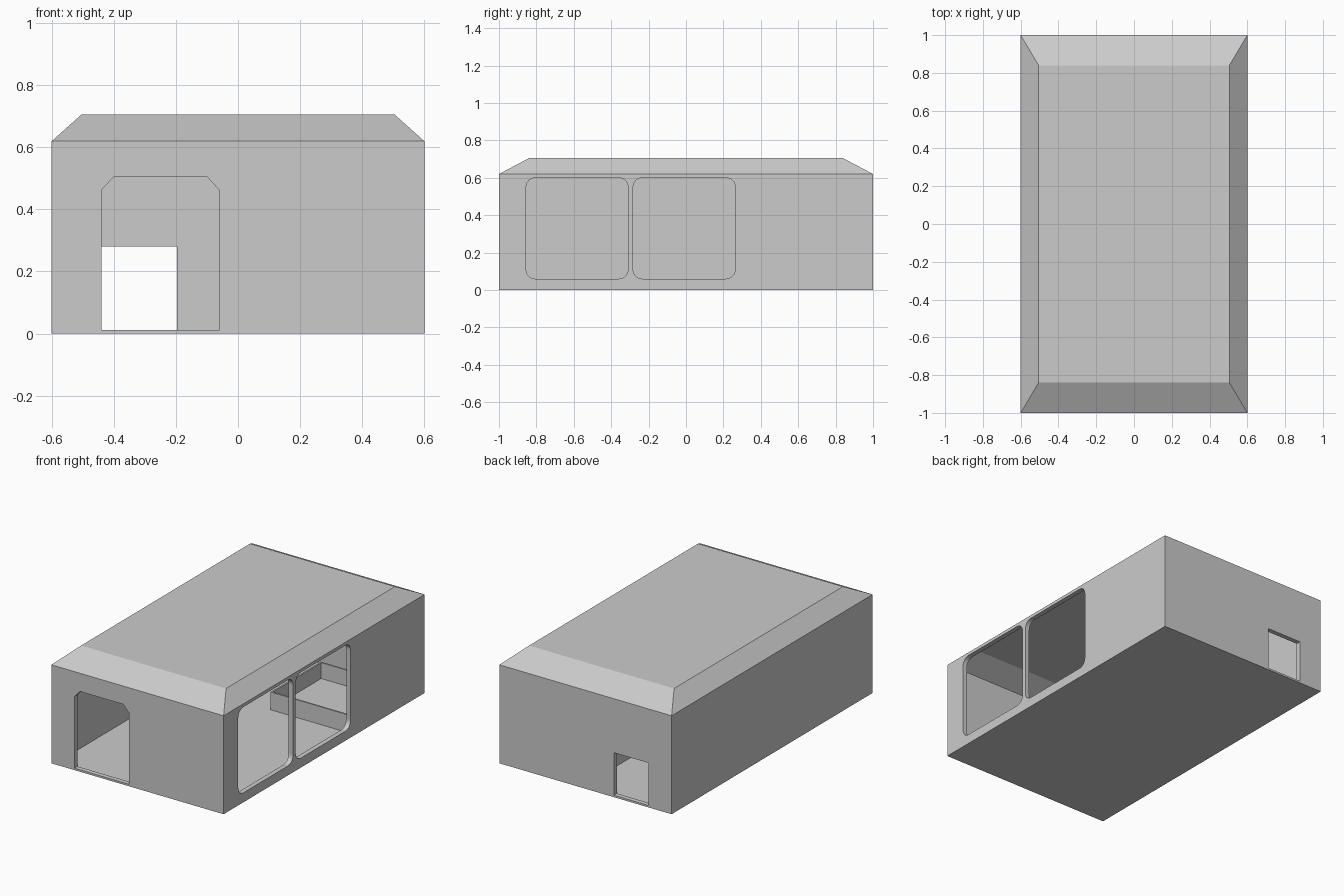
import bpy, bmesh, math

if "Cube" in bpy.data.objects:
    bpy.data.objects.remove(bpy.data.objects["Cube"])


def make_object(name, bm):
    bmesh.ops.recalc_face_normals(bm, faces=bm.faces[:])
    mesh = bpy.data.meshes.new(name)
    bm.to_mesh(mesh)
    bm.free()
    obj = bpy.data.objects.new(name, mesh)
    bpy.context.collection.objects.link(obj)
    return obj


def stacked_rings(name, rings):
    """Solid through rectangles given as (half x, half y, z)."""
    bm = bmesh.new()
    loops = [[bm.verts.new((sx * hx, sy * hy, z))
              for sx, sy in ((-1, -1), (1, -1), (1, 1), (-1, 1))]
             for hx, hy, z in rings]
    bm.faces.new(loops[0])
    bm.faces.new(loops[-1])
    for a, b in zip(loops, loops[1:]):
        for i in range(4):
            j = (i + 1) % 4
            bm.faces.new((a[i], a[j], b[j], b[i]))
    return make_object(name, bm)


def prism(name, outline, direction):
    """Extrude an outline of 3D points along a direction."""
    bm = bmesh.new()
    face = bm.faces.new([bm.verts.new(p) for p in outline])
    new = bmesh.ops.extrude_face_region(bm, geom=[face])["geom"]
    bmesh.ops.translate(bm, vec=direction,
                        verts=[v for v in new if isinstance(v, bmesh.types.BMVert)])
    # the start face is kept by the extrusion, so the prism is closed
    return make_object(name, bm)


def box(name, x0, x1, y0, y1, z0, z1):
    return prism(name, [(x0, y0, z0), (x1, y0, z0), (x1, y1, z0), (x0, y1, z0)],
                 (0, 0, z1 - z0))


def rounded_rect(a0, a1, b0, b1, r, steps=6):
    corners = ((a1 - r, b1 - r, 0), (a0 + r, b1 - r, 90),
               (a0 + r, b0 + r, 180), (a1 - r, b0 + r, 270))
    return [(ca + r * math.cos(math.radians(s + 90 * i / steps)),
             cb + r * math.sin(math.radians(s + 90 * i / steps)))
            for ca, cb, s in corners for i in range(steps + 1)]


def cut(target, cutter):
    mod = target.modifiers.new(cutter.name, 'BOOLEAN')
    mod.operation = 'DIFFERENCE'
    mod.solver = 'EXACT'
    mod.object = cutter
    cutter.hide_render = True
    cutter.hide_set(True)


# Hollow house with hipped flat roof
house = stacked_rings("house_shell", [(0.6, 1, 0), (0.6, 1, 0.62), (0.505, 0.84, 0.705)])
cut(house, stacked_rings("cavity_cutter",
                         [(0.57, 0.97, 0.008), (0.57, 0.97, 0.603), (0.494, 0.83, 0.677)]))

# Front doorway with clipped top corners
door = [(-0.44, 0.012), (-0.06, 0.012), (-0.06, 0.462), (-0.10, 0.505),
        (-0.40, 0.505), (-0.44, 0.462)]
cut(house, prism("front_door_cutter", [(x, -1.1, z) for x, z in door], (0, 0.2, 0)))

# Small back doorway
cut(house, box("back_door_cutter", -0.44, -0.197, 0.9, 1.1, 0.012, 0.28))

# Two rounded windows on the right wall
for i, (y0, y1) in enumerate(((-0.855, -0.31), (-0.283, 0.263))):
    outline = rounded_rect(y0, y1, 0.06, 0.60, 0.05)
    cut(house, prism(f"window_cutter_{i + 1}", [(0.53, y, z) for y, z in outline], (0.2, 0, 0)))

# Open tray standing inside, behind the windows
tray = box("inner_tray", 0.02, 0.55, 0.295, 0.795, 0.008, 0.12)
cut(tray, box("tray_cutter", 0.03, 0.54, 0.305, 0.785, 0.02, 0.2))
